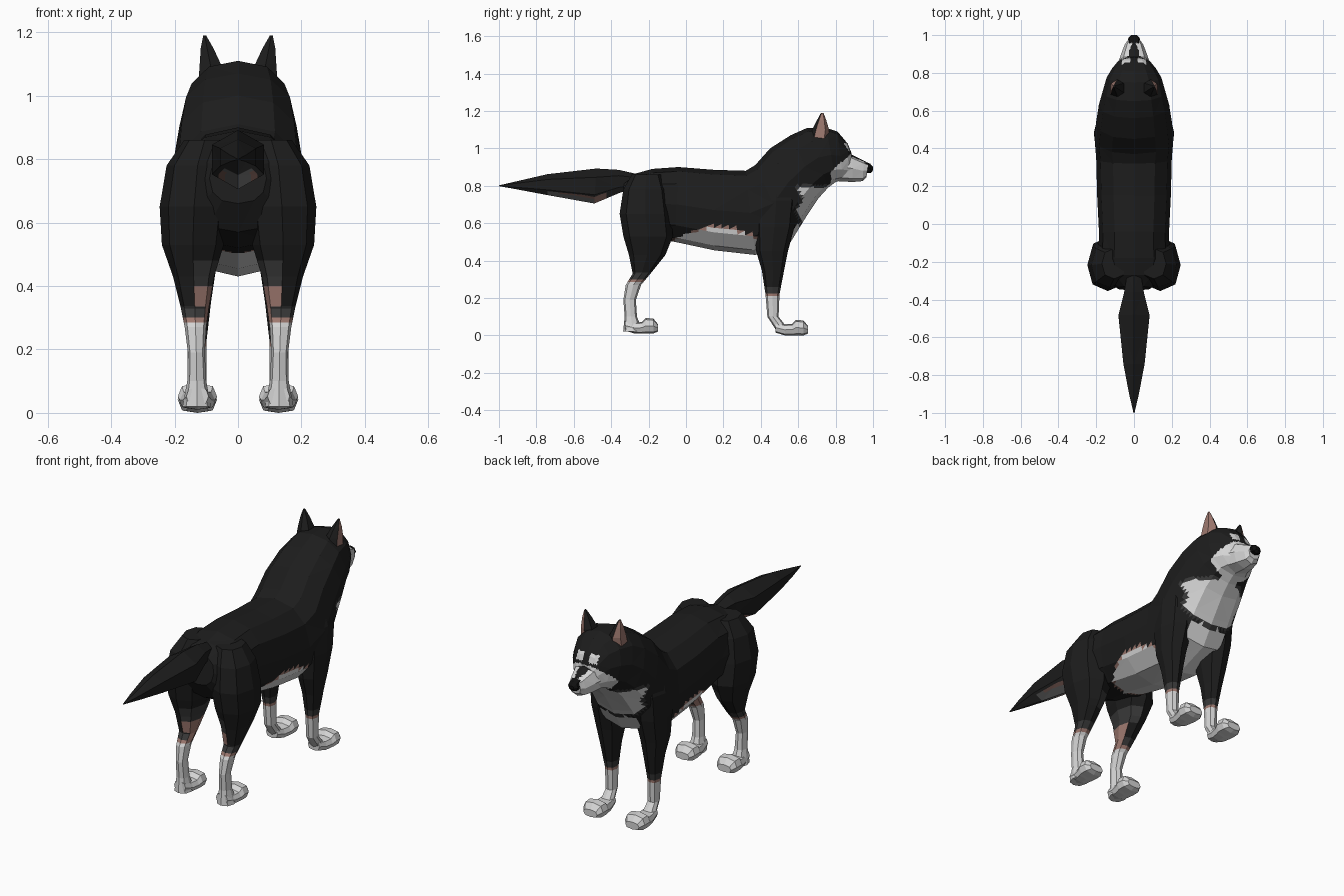
import bpy
import bmesh
import math
from mathutils import Vector

if "Cube" in bpy.data.objects:
    bpy.data.objects.remove(bpy.data.objects["Cube"])

# Flat colours
COLOURS = {
    "black_fur": (0.012, 0.012, 0.012),
    "white_fur": (0.66, 0.66, 0.66),
    "dark_grey_fur": (0.04, 0.04, 0.04),
    "pale_grey_fur": (0.22, 0.22, 0.22),
    "pink_skin": (0.34, 0.19, 0.16),
    "nose_black": (0.005, 0.005, 0.005),
}
NAMES = list(COLOURS)
MATERIALS = []
for label, rgb in COLOURS.items():
    material = bpy.data.materials.new(label)
    material.use_nodes = True
    material.diffuse_color = (*rgb, 1)
    shader = material.node_tree.nodes["Principled BSDF"]
    shader.inputs["Base Color"].default_value = (*rgb, 1)
    shader.inputs["Roughness"].default_value = 0.9
    MATERIALS.append(material)


def loft(name, rings, rule, sides=8, power=0.85, cuts=0, heights=(), mirror=False):
    """Skin rings given as top y, top z, bottom y, bottom z, half width, centre x."""
    bm = bmesh.new()
    loops = []
    for top_y, top_z, low_y, low_z, half, centre in rings:
        top, low = Vector((centre, top_y, top_z)), Vector((centre, low_y, low_z))
        loop = []
        for k in range(sides):
            angle = math.tau * k / sides
            s, c = math.sin(angle), math.cos(angle)
            across = math.copysign(abs(s) ** power, s) * half
            along = math.copysign(abs(c) ** power, c)
            point = low.lerp(top, (along + 1) / 2)
            point.x += across
            loop.append(bm.verts.new(point))
        loops.append(loop)
    for a, b in zip(loops, loops[1:]):
        for k in range(sides):
            j = (k + 1) % sides
            bm.faces.new((a[k], a[j], b[j], b[k]))
    bm.faces.new(loops[0])
    bm.faces.new(loops[-1])
    bmesh.ops.recalc_face_normals(bm, faces=bm.faces)

    # Split faces where the coat changes colour
    if cuts:
        bmesh.ops.triangulate(bm, faces=bm.faces)
        bmesh.ops.subdivide_edges(bm, edges=bm.edges, cuts=cuts, use_grid_fill=True)
    for height in heights:
        bmesh.ops.bisect_plane(bm, geom=bm.verts[:] + bm.edges[:] + bm.faces[:],
                               plane_co=(0, 0, height), plane_no=(0, 0, 1))
    bm.normal_update()
    for face in bm.faces:
        face.material_index = NAMES.index(rule(face.calc_center_median(), face.normal))

    mesh = bpy.data.meshes.new(name)
    bm.to_mesh(mesh)
    bm.free()
    for material in MATERIALS:
        mesh.materials.append(material)
    obj = bpy.data.objects.new(name, mesh)
    bpy.context.collection.objects.link(obj)
    if mirror:
        obj.modifiers.new("mirror", "MIRROR").use_mirror_merge = False


def centred(rings):
    return [(*ring, 0) for ring in rings]


def upright(rows):
    """Turn rows of height, back, front, inner, outer into level rings."""
    return [(front, z, back, z, (outer - inner) / 2, (outer + inner) / 2)
            for z, back, front, inner, outer in rows]


def plain(colour):
    return lambda p, n: colour


# Torso, neck and skull
def torso_coat(p, n):
    side = abs(p.x)
    if p.y > 0.82 and 0.985 < p.z < 1.03 and 0.02 < side < 0.065:
        return "white_fur"
    if p.y > 0.775 and p.z < 0.88 + (p.y - 0.78) * 0.9:
        return "white_fur"
    if p.y > 0.7 and 0.78 < p.z < 0.86 and side < 0.05:
        return "white_fur"
    edge = 0.61 + 0.015 * math.sin(p.z * 45)
    if p.z < 0.79 and p.y > edge:
        return "white_fur"
    if p.z < 0.805 and p.y > edge - 0.015:
        return "dark_grey_fur"
    if 0.38 < p.y < 0.65 and p.z < 0.6 and side < 0.11:
        return "white_fur"
    if -0.07 < p.y < 0.4:
        rim = 0.505 + 0.07 * math.sin(math.pi * (p.y + 0.07) / 0.47)
        if p.z < rim:
            return "white_fur"
        if p.z < rim + 0.012:
            return "pink_skin"
    return "black_fur"


loft("torso", centred([
    (-0.33, 0.82, -0.35, 0.66, 0.09),
    (-0.27, 0.865, -0.3, 0.57, 0.17),
    (-0.18, 0.89, -0.2, 0.52, 0.19),
    (-0.04, 0.9, -0.06, 0.5, 0.185),
    (0.15, 0.885, 0.15, 0.455, 0.195),
    (0.32, 0.88, 0.37, 0.43, 0.2),
    (0.37, 0.91, 0.56, 0.5, 0.21),
    (0.45, 1, 0.64, 0.63, 0.2),
    (0.56, 1.07, 0.71, 0.735, 0.185),
    (0.65, 1.11, 0.76, 0.79, 0.165),
    (0.75, 1.11, 0.8, 0.82, 0.145),
    (0.81, 1.09, 0.84, 0.83, 0.115),
    (0.865, 1.025, 0.87, 0.84, 0.08),
    (0.885, 0.975, 0.885, 0.85, 0.055),
]), torso_coat, sides=12, cuts=4)


# Muzzle with a dark bridge, and nose
def muzzle_coat(p, n):
    bridge = 0.045 - (p.y - 0.85) * 0.32
    return "black_fur" if n.z > 0.4 and abs(p.x) < bridge else "white_fur"


loft("muzzle", centred([
    (0.84, 0.98, 0.8, 0.825, 0.095),
    (0.89, 0.965, 0.89, 0.82, 0.072),
    (0.95, 0.935, 0.945, 0.825, 0.05),
    (0.975, 0.92, 0.965, 0.845, 0.036),
]), muzzle_coat, cuts=3)
loft("nose", centred([
    (0.955, 0.93, 0.96, 0.868, 0.034),
    (0.985, 0.918, 0.988, 0.868, 0.03),
    (1, 0.9, 1, 0.882, 0.014),
]), plain("nose_black"))


# Ears, pink on the hollow that faces forward and outward
def ear_coat(p, n):
    inside = n.dot(Vector((0.7, 0.7, 0))) > 0.6 and p.z < 1.175
    return "pink_skin" if inside else "black_fur"


loft("ears", upright([
    (1.04, 0.66, 0.76, 0.04, 0.13),
    (1.1, 0.675, 0.765, 0.05, 0.125),
    (1.15, 0.7, 0.75, 0.075, 0.12),
    (1.19, 0.722, 0.735, 0.1, 0.11),
]), ear_coat, sides=6, mirror=True)


# Tail
def tail_coat(p, n):
    if n.z > -0.15:
        return "black_fur"
    if -0.75 < p.y < -0.48 and abs(p.x) < 0.04:
        return "pale_grey_fur"
    if -0.66 < p.y < -0.42 and abs(p.x) < 0.055:
        return "pink_skin"
    return "dark_grey_fur"


loft("tail", centred([
    (-0.25, 0.86, -0.27, 0.79, 0.04),
    (-0.36, 0.885, -0.36, 0.76, 0.06),
    (-0.48, 0.892, -0.49, 0.705, 0.095),
    (-0.74, 0.862, -0.74, 0.75, 0.065),
    (-0.9, 0.825, -0.9, 0.78, 0.03),
    (-1, 0.802, -1, 0.798, 0.003),
]), tail_coat, sides=6, power=1, cuts=3)


# Legs: white socks with a thin pink and grey rim
def leg_coat(sock, inner_pink, inner_grey):
    def rule(p, n):
        if p.z < sock:
            return "white_fur"
        inward = n.x < -0.35
        if p.z < sock + 0.015 or (inward and p.z < inner_pink):
            return "pink_skin"
        if p.z < sock + 0.05 or (inward and p.z < inner_grey):
            return "dark_grey_fur"
        return "black_fur"
    return rule


def legs(name, rows, sock, inner_pink=0, inner_grey=0):
    heights = [sock, sock + 0.015, sock + 0.05]
    heights += [h for h in (inner_pink, inner_grey) if h]
    loft(name, upright(rows), leg_coat(sock, inner_pink, inner_grey),
         heights=heights, mirror=True)


legs("hind_legs", [
    (0.86, -0.29, -0.13, 0.04, 0.17),
    (0.78, -0.335, -0.1, 0.03, 0.225),
    (0.65, -0.355, -0.08, 0.03, 0.247),
    (0.53, -0.335, -0.07, 0.045, 0.24),
    (0.43, -0.305, -0.11, 0.075, 0.205),
    (0.33, -0.285, -0.19, 0.092, 0.18),
    (0.27, -0.322, -0.24, 0.1, 0.168),
    (0.19, -0.335, -0.268, 0.105, 0.158),
    (0.1, -0.328, -0.262, 0.1, 0.16),
    (0.02, -0.336, -0.23, 0.085, 0.175),
], 0.285, 0.4, 0.48)
legs("front_legs", [
    (0.85, 0.41, 0.54, 0.06, 0.18),
    (0.72, 0.37, 0.595, 0.05, 0.213),
    (0.58, 0.365, 0.58, 0.05, 0.213),
    (0.45, 0.375, 0.545, 0.07, 0.2),
    (0.35, 0.405, 0.525, 0.085, 0.18),
    (0.22, 0.425, 0.5, 0.1, 0.16),
    (0.1, 0.435, 0.495, 0.1, 0.157),
    (0.03, 0.48, 0.55, 0.09, 0.165),
], 0.21)

# Paws
PAW = [(0, 0.07, 0.015, 0.035), (0.05, 0.06, 0, 0.046), (0.09, 0.062, 0, 0.055),
       (0.11, 0.083, 0, 0.062), (0.15, 0.08, 0, 0.06), (0.175, 0.05, 0.01, 0.042)]
for name, start, lift in (("hind_paws", -0.325, 0.01), ("front_paws", 0.478, 0)):
    rings = [(start + y, top + lift, start + y, low + lift, half, 0.128)
             for y, top, low, half in PAW]
    loft(name, rings, plain("white_fur"), power=0.7, mirror=True)
